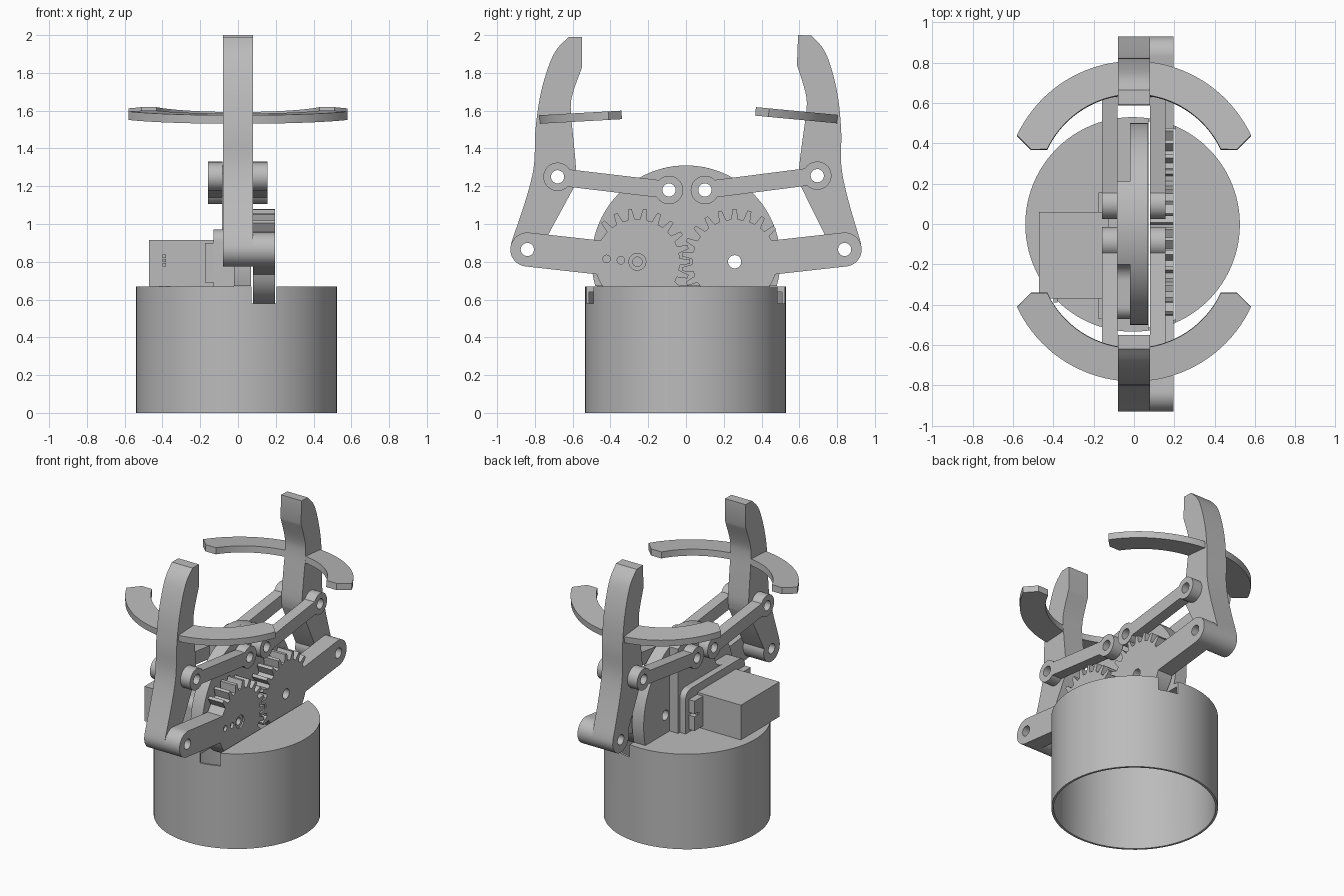
import bpy
import bmesh
from math import radians, degrees, sin, cos, asin, atan2
from mathutils import Matrix, Vector

cube = bpy.data.objects.get("Cube")
if cube:
    bpy.data.objects.remove(cube)

grey = bpy.data.materials.new("plain grey")
grey.use_nodes = True
colour = (0.5, 0.5, 0.5, 1)
grey.diffuse_color = colour
grey.node_tree.nodes["Principled BSDF"].inputs["Base Color"].default_value = colour

# local x, y, z of a flat drawing become world y, z, x
SIDEWAYS = Matrix(((0, 0, 1, 0), (1, 0, 0, 0), (0, 1, 0, 0), (0, 0, 0, 1)))
BORE = 0.035


def arc(c, r, a, b, n=24):
    return [(c[0] + r * cos(radians(a + (b - a) * i / n)),
             c[1] + r * sin(radians(a + (b - a) * i / n))) for i in range(n + 1)]


def circle(c, r, n=32):
    return arc(c, r, 0, 360, n)[:-1]


def spline(pts, n=5):
    """Smooth path through the points."""
    p = [Vector(q) for q in [pts[0], *pts, pts[-1]]]
    out = []
    for a, b, c, d in zip(p, p[1:], p[2:], p[3:]):
        for i in range(n):
            t = i / n
            out.append(0.5 * (2 * b + (c - a) * t + (2 * a - 5 * b + 4 * c - d) * t * t
                              + (3 * b - a - 3 * c + d) * t ** 3))
    return [tuple(v) for v in out] + [tuple(pts[-1])]


def mirror(pts):
    return [(-y, z) for y, z in pts]


def finish(name, mesh, matrix):
    mesh.transform(matrix)
    bm = bmesh.new()
    bm.from_mesh(mesh)
    bmesh.ops.remove_doubles(bm, verts=bm.verts, dist=0.0002)
    bmesh.ops.recalc_face_normals(bm, faces=bm.faces)
    bm.to_mesh(mesh)
    bm.free()
    mesh.materials.clear()
    mesh.materials.append(grey)
    ob = bpy.data.objects.new(name, mesh)
    bpy.context.collection.objects.link(ob)
    return ob


def prism(name, loops, lo, hi, base=SIDEWAYS, matrix=Matrix()):
    """Extrude an outline (first loop) with holes (other loops)."""
    cu = bpy.data.curves.new(name, "CURVE")
    cu.dimensions, cu.fill_mode, cu.extrude = "2D", "BOTH", (hi - lo) / 2
    for loop in loops:
        s = cu.splines.new("POLY")
        s.points.add(len(loop) - 1)
        for p, q in zip(s.points, loop):
            p.co = (q[0], q[1], 0, 1)
        s.use_cyclic_u = True
    tmp = bpy.data.objects.new(name + "_drawing", cu)
    bpy.context.collection.objects.link(tmp)
    dg = bpy.context.evaluated_depsgraph_get()
    mesh = bpy.data.meshes.new_from_object(tmp.evaluated_get(dg))
    bpy.data.objects.remove(tmp)
    return finish(name, mesh, matrix @ base @ Matrix.Translation((0, 0, (lo + hi) / 2)))


def box(name, lo, hi):
    y0, z0, y1, z1 = lo[1], lo[2], hi[1], hi[2]
    return prism(name, [[(y0, z0), (y1, z0), (y1, z1), (y0, z1)]], lo[0], hi[0])


# Base: hollow drum with a slot for the gears
mid = (-0.007, -0.002)
base = prism("base_drum", [circle(mid, 0.532, 96)], 0, 0.67, Matrix())
cutters = [prism("drum_hollow", [circle(mid, 0.517, 96)], -0.1, 0.64, Matrix()),
           box("gear_slot", (0.072, -0.7, 0.58), (0.205, 0.7, 0.8))]
for c in cutters:
    c.hide_render = True
    m = base.modifiers.new("cut", "BOOLEAN")
    m.operation, m.solver, m.object = "DIFFERENCE", "EXACT", c
dg = bpy.context.evaluated_depsgraph_get()
base.data = bpy.data.meshes.new_from_object(base.evaluated_get(dg))
base.modifiers.clear()
for c in cutters:
    bpy.data.objects.remove(c)

# Upright plate and the stepped housing behind it
hub, plate_r = (0, 0.81), 0.5
link_pivots = [(-0.09, 1.18), (0.1, 1.18)]
gear_y, gear_z = 0.2575, 0.8
bores = [circle(p, BORE) for p in link_pivots]
prism("upright_plate", [arc(hub, plate_r, -16.2, 196.2, 64),
                        circle((gear_y, gear_z), BORE)] + bores, -0.02, 0.07)
prism("housing_upper", [[(0.21, 0.67)] + arc(hub, plate_r, 65.2, 113.6)
                        + arc((-0.28, 1.05), 0.08, 0, -90, 10)
                        + arc((-0.41, 0.91), 0.06, 90, 180, 8) + [(-0.47, 0.67)]] + bores,
      -0.085, -0.02)
prism("housing_lower", [[(0.19, 0.67)] + arc((0.13, 0.91), 0.06, 0, 90, 8)
                        + arc((-0.41, 0.91), 0.06, 90, 180, 8) + [(-0.47, 0.67)]],
      -0.13, -0.085)

# Servo motor with mounting tabs and cable stubs
box("servo_body", (-0.47, -0.37, 0.67), (-0.13, 0.06, 0.915))
prism("servo_tabs", [[(-0.47, 0.69), (0.155, 0.69), (0.155, 0.79), (0.12, 0.79),
                      (0.12, 0.81), (0.155, 0.81), (0.155, 0.9), (-0.47, 0.9)],
                     circle((-0.425, 0.8), 0.02), circle((0.11, 0.8), 0.008, 8)],
      -0.175, -0.13)
for i in range(3):
    z = 0.775 + 0.023 * i
    box(f"cable_stub_{i + 1}", (-0.4, -0.39, z), (-0.38, -0.36, z + 0.018))

# Gear halves that run out into crank arms
centre, crank = Vector((-gear_y, gear_z)), Vector((-0.84, 0.865))
root, tip, arm_w, teeth = 0.225, 0.28, 0.09, 22
pitch = 360 / teeth
heading = degrees(atan2(crank.y - centre.y, crank.x - centre.x))
spread = degrees(asin(arm_w / root))


def gear_outline(shift):
    pts = []
    for k in range(-2, 9):
        a = (k + shift) * pitch
        for r, f in ((root, -0.29), (tip, -0.13), (tip, 0.13), (root, 0.29)):
            pts += arc(centre, r, a + f * pitch, a, 1)[:1]
    pts += arc(centre, root, heading - spread, heading, 1)[:1]
    pts += arc(crank, arm_w, heading - 90, heading + 90)
    return pts + arc(centre, root, heading + spread, 318)


X0, X1 = 0.08, 0.195
crank_bore = circle(crank, BORE)
screws = [circle(p, 0.02, 16) for p in ((-0.345, 0.808), (-0.42, 0.815))]
prism("front_gear_arm", [gear_outline(0), crank_bore, circle(centre, 0.045)] + screws, X0, X1)
prism("drive_hub", [circle(centre, 0.045), circle(centre, 0.025)], X0, X1 - 0.01)
for i, s in enumerate(screws):
    prism(f"horn_screw_{i + 1}", [s], X0, X1 - 0.02)
prism("back_gear_arm", [mirror(loop) for loop in
                        (gear_outline(0.5), crank_bore, circle(centre, BORE))], X0, X1)

# Fingers with curved grip bars, and links to the plate
elbow = Vector((-0.68, 1.25))
outer = spline([(-0.62, 1.99), (-0.7, 1.9), (-0.765, 1.71), (-0.797, 1.5),
                (-0.805, 1.31), (-0.845, 1.14), (-0.922, 0.91)])
inner = spline([(-0.59, 1.2), (-0.582, 1.28), (-0.596, 1.45), (-0.61, 1.6),
                (-0.6, 1.69), (-0.55, 1.83)])
finger = outer + arc(crank, arm_w, 165, 380) + inner + [(-0.55, 1.99)]
grip_c = (0, -0.14)
grip = (arc(grip_c, 0.64, -155, -25, 40) + [(0.51, -0.34)]
        + arc(grip_c, 0.475, -25, -155, 40) + [(-0.51, -0.34)])
tilt = (Matrix.Translation((0, -0.565, 1.565)) @ Matrix.Rotation(radians(3.2), 4, "X")
        @ Matrix.Translation((0, 0.565, 0)))
pin = Vector((0, -crank.x, crank.y))
swing = (Matrix.Translation(pin) @ Matrix.Rotation(radians(-2.2), 4, "X")
         @ Matrix.Translation(-pin) @ Matrix.Scale(-1, 4, (0, 1, 0)))


def link_outline(p, q, r=0.075, w=0.046):
    h = degrees(atan2(q.y - p.y, q.x - p.x))
    s = degrees(asin(w / r))
    return arc(p, r, h + s, h + 360 - s, 36) + arc(q, r, h - 180 + s, h + 180 - s, 36)


for side, place, pivot in (("front", Matrix(), link_pivots[0]),
                           ("back", swing, link_pivots[1])):
    prism(side + "_finger", [finger, crank_bore, circle(elbow, BORE)], -0.08, 0.08,
          matrix=place)
    prism(side + "_grip_bar", [grip], -0.0225, 0.0225, Matrix(), place @ tilt)
    joint = place @ Vector((0, elbow.x, elbow.y))
    p, q = Vector(pivot), Vector((joint.y, joint.z))
    loops = [link_outline(p, q), circle(p, BORE), circle(q, BORE)]
    prism(side + "_link_left", loops, 0.08, 0.155)
    prism(side + "_link_right", loops, -0.158, -0.083)

# Smooth round walls, keep edges sharp
bpy.ops.object.select_all(action="DESELECT")
for ob in bpy.context.collection.objects:
    if ob.type == "MESH" and grey.name in ob.data.materials:
        ob.select_set(True)
        bpy.context.view_layer.objects.active = ob
bpy.ops.object.shade_smooth_by_angle(angle=radians(30))
